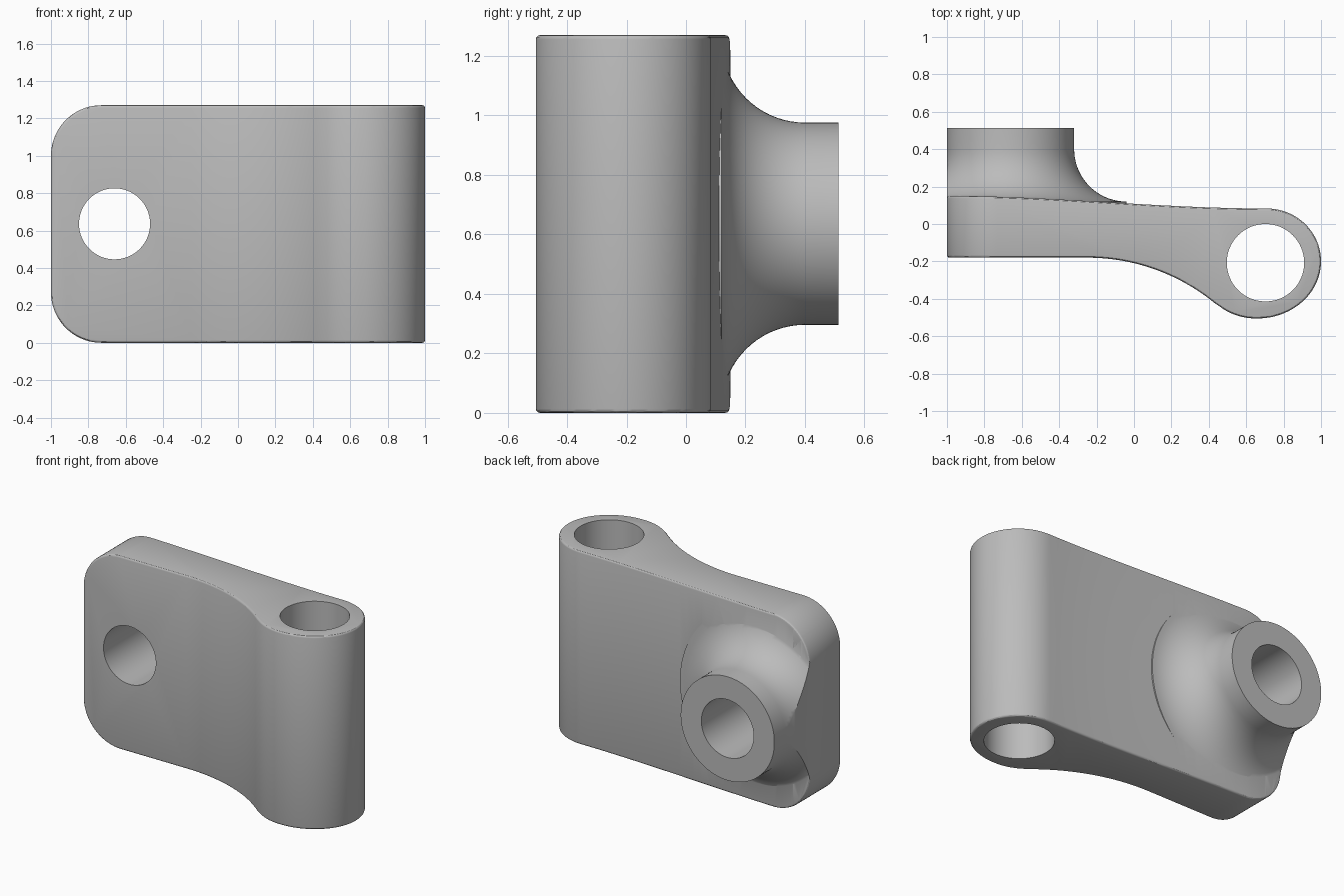
import bpy, bmesh, math

if "Cube" in bpy.data.objects:
    bpy.data.objects.remove(bpy.data.objects["Cube"])

grey = bpy.data.materials.new("plain grey")
grey.diffuse_color = (0.5, 0.5, 0.5, 1)
grey.use_nodes = True
grey.node_tree.nodes["Principled BSDF"].inputs["Base Color"].default_value = grey.diffuse_color
H = 1.27                     # height of the bracket
BX, BZ = -0.66, 0.636        # axis of the horizontal boss
PX, PY = 0.703, -0.207       # axis of the vertical pivot hole


def arc(cx, cy, rx, ry, a0, a1, n):
    pts = []
    for i in range(n + 1):
        a = math.radians(a0 + (a1 - a0) * i / n)
        pts.append((cx + rx * math.cos(a), cy + ry * math.sin(a)))
    return pts


def loft(name, loops):
    """Closed solid through a stack of equal-length 3D loops."""
    bm = bmesh.new()
    rings = [[bm.verts.new(p) for p in loop] for loop in loops]
    n = len(rings[0])
    for a, b in zip(rings, rings[1:]):
        for k in range(n):
            bm.faces.new((a[k], a[(k + 1) % n], b[(k + 1) % n], b[k]))
    bm.faces.new(rings[0][::-1])
    bm.faces.new(rings[-1])
    bm.normal_update()
    if bm.calc_volume(signed=True) < 0:
        bmesh.ops.reverse_faces(bm, faces=bm.faces)
    me = bpy.data.meshes.new(name)
    bm.to_mesh(me)
    bm.free()
    me.materials.append(grey)
    ob = bpy.data.objects.new(name, me)
    bpy.context.collection.objects.link(ob)
    return ob


def prism_z(name, pts, lo, hi):
    return loft(name, [[(x, y, z) for x, y in pts] for z in (lo, hi)])


def prism_y(name, pts, lo, hi):
    return loft(name, [[(x, y, z) for x, z in pts] for y in (lo, hi)])


def lathe_y(name, prof, n=96):
    """Closed solid of revolution around the boss axis from (radius, y) pairs."""
    return loft(name, [[(x, y, z) for x, z in arc(BX, BZ, r, r, 1, 361, n)[:-1]] for r, y in prof])


def volume(me):
    bm = bmesh.new()
    bm.from_mesh(me)
    v = bm.calc_volume(signed=True)
    bm.free()
    return v


def evaluated(ob):
    bpy.context.view_layer.update()
    return bpy.data.meshes.new_from_object(ob.evaluated_get(bpy.context.evaluated_depsgraph_get()))


def boolean(ob, other, op, lo, hi):
    """Try the solvers in turn until the volume ratio is plausible."""
    v0, log = volume(ob.data), []
    for solver in ('MANIFOLD', 'EXACT', 'FLOAT'):
        m = ob.modifiers.new("cut", 'BOOLEAN')
        m.operation, m.solver, m.object = op, solver, other
        me = evaluated(ob)
        ob.modifiers.clear()
        ratio = volume(me) / v0
        log.append((solver, round(ratio, 4), len(me.polygons)))
        if lo < ratio < hi:
            ob.data = me
            return
    raise ValueError(f"{ob.name} {op} {other.name} v0={v0:.4f} other={volume(other.data):.4f} {log}")


def outline(d):
    """Front-view outline with rounded left corners, inset by d."""
    r = 0.27 - d
    return [(1.2, d), (1.2, H - d)] + arc(-0.73, H - 0.27, r, r, 90, 180, 20) \
        + arc(-0.73, 0.27, r, r, 180, 270, 20)


# plate and barrel: top-view profile
profile = [(-1.1, -0.18)]
profile += arc(-0.25, -1.257, 1.077, 1.077, 90, 50.5, 28)          # concave front sweep
profile += arc(0.65, -0.185, 0.32, 0.32, 229, 270, 10)[1:]         # barrel front
profile += arc(0.66, -0.2, 0.34, 0.305, 270, 360, 24)[1:]
profile += arc(0.71, -0.2, 0.29, 0.283, 0, 90, 24)[1:]
for i in range(1, 31):                                             # gently rising back
    t = i / 30
    profile.append((0.71 - 1.705 * t, 0.083 + 0.067 * t * t * (3 - 2 * t)))
profile.append((-1.1, 0.151))
bracket = prism_z("bracket", profile, -0.1, H + 0.1)
trim = prism_y("plate_outline_helper", outline(0), -1, 1)
boolean(bracket, trim, 'INTERSECT', 0.7, 0.95)

# small rounding on the outer edges
bev = bracket.modifiers.new("edge", 'BEVEL')
bev.width, bev.segments = 0.014, 3
bev.limit_method, bev.angle_limit = 'ANGLE', math.radians(60)
bev.use_clamp_overlap = False
rounded = evaluated(bracket)
bracket.modifiers.clear()
ratio = volume(rounded) / volume(bracket.data)
if not 0.97 < ratio < 1:
    raise ValueError(f"bevel {ratio}")
bracket.data = rounded

# boss with flared fillet, kept a hair inside the plate outline
flare = [(0.62 - 0.28 * math.sin(math.radians(a)), 0.40 - 0.28 * math.cos(math.radians(a)))
         for a in range(0, 91, 5)]
boss = lathe_y("boss_helper", [(0.62, 0.0)] + flare + [(0.34, 0.512)])
boss_trim = prism_y("boss_outline_helper", outline(0.0015), -1, 1)
boolean(boss, boss_trim, 'INTERSECT', 0.7, 1.0)
boolean(bracket, boss, 'UNION', 1.05, 1.5)

# holes
bolt = lathe_y("bolt_hole_helper", [(0.19, -1), (0.19, 1)], 64)
pivot = prism_z("pivot_hole_helper", arc(PX, PY, 0.207, 0.207, 0, 360, 64)[:-1], -1, 2)
for cutter in (bolt, pivot):
    boolean(bracket, cutter, 'DIFFERENCE', 0.7, 0.97)

for helper in (trim, boss_trim, boss, bolt, pivot):
    bpy.data.objects.remove(helper)

bracket.data.materials.clear()
bracket.data.materials.append(grey)
for p in bracket.data.polygons:
    p.material_index = 0
bpy.ops.object.select_all(action='DESELECT')
bracket.select_set(True)
bpy.context.view_layer.objects.active = bracket
bpy.ops.object.shade_smooth_by_angle(angle=math.radians(30))
